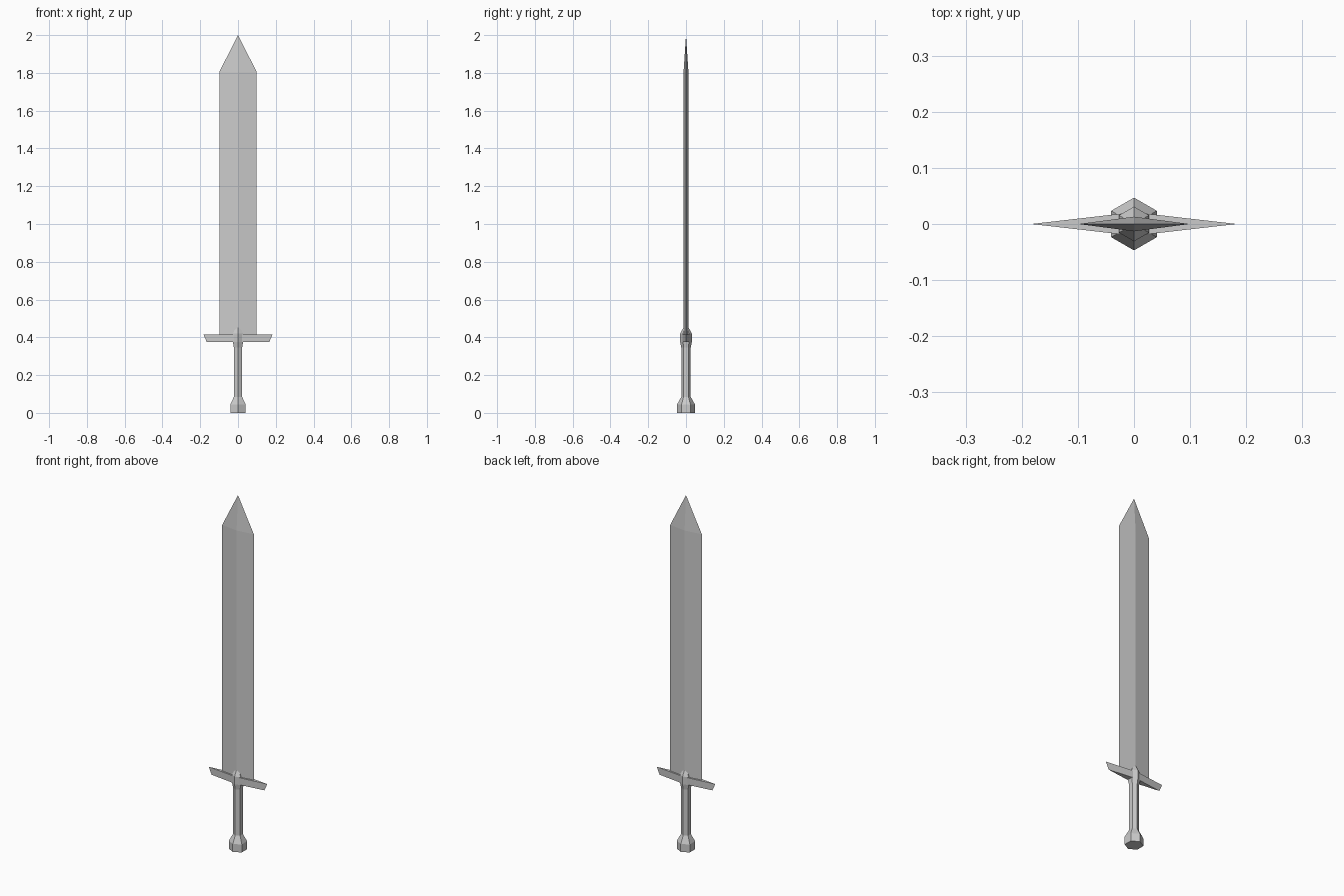
import bpy
import bmesh
import math

cube = bpy.data.objects.get("Cube")
if cube:
    bpy.data.objects.remove(cube, do_unlink=True)

steel = bpy.data.materials.new("light_grey_steel")
steel.use_nodes = True
steel.diffuse_color = (0.6, 0.6, 0.6, 1)
steel.node_tree.nodes["Principled BSDF"].inputs["Base Color"].default_value = (0.6, 0.6, 0.6, 1)


def loft(name, sections, sides):
    """Stack rings given as (z, x radius, y radius); a zero radius makes a point."""
    bm = bmesh.new()
    rings = []
    for z, rx, ry in sections:
        ring = []
        for i in range(sides):
            a = math.pi / 2 + i * math.tau / sides  # a corner faces front and back
            ring.append(bm.verts.new((rx * math.cos(a), ry * math.sin(a), z)))
        rings.append(ring)
    for low, high in zip(rings, rings[1:]):
        for i in range(sides):
            j = (i + 1) % sides
            bm.faces.new((low[i], low[j], high[j], high[i]))
    bm.faces.new(rings[0][::-1])
    bm.faces.new(rings[-1])
    bmesh.ops.remove_doubles(bm, verts=bm.verts, dist=0.0001)
    bmesh.ops.recalc_face_normals(bm, faces=bm.faces)
    mesh = bpy.data.meshes.new(name)
    bm.to_mesh(mesh)
    bm.free()
    mesh.materials.append(steel)
    obj = bpy.data.objects.new(name, mesh)
    bpy.context.scene.collection.objects.link(obj)
    return obj


def hexagon(name, profile):
    return loft(name, [(z, r, r) for z, r in profile], 6)


# Hilt: pommel, grip and collar run as one six-sided column
hexagon("pommel", [(0, 0.047), (0.045, 0.047), (0.085, 0.025)])
hexagon("grip", [(0.085, 0.025), (0.345, 0.025)])
hexagon("collar", [(0.345, 0.025), (0.375, 0.031), (0.42, 0.031), (0.455, 0.012)])

# Crossguard: thin diamond, wider at its top
loft("crossguard", [(0.375, 0.165, 0.021), (0.415, 0.183, 0.021)], 4)

# Blade: diamond section with a pointed tip
loft("blade", [(0.41, 0.099, 0.013), (1.805, 0.099, 0.013), (2.0, 0, 0)], 4)
